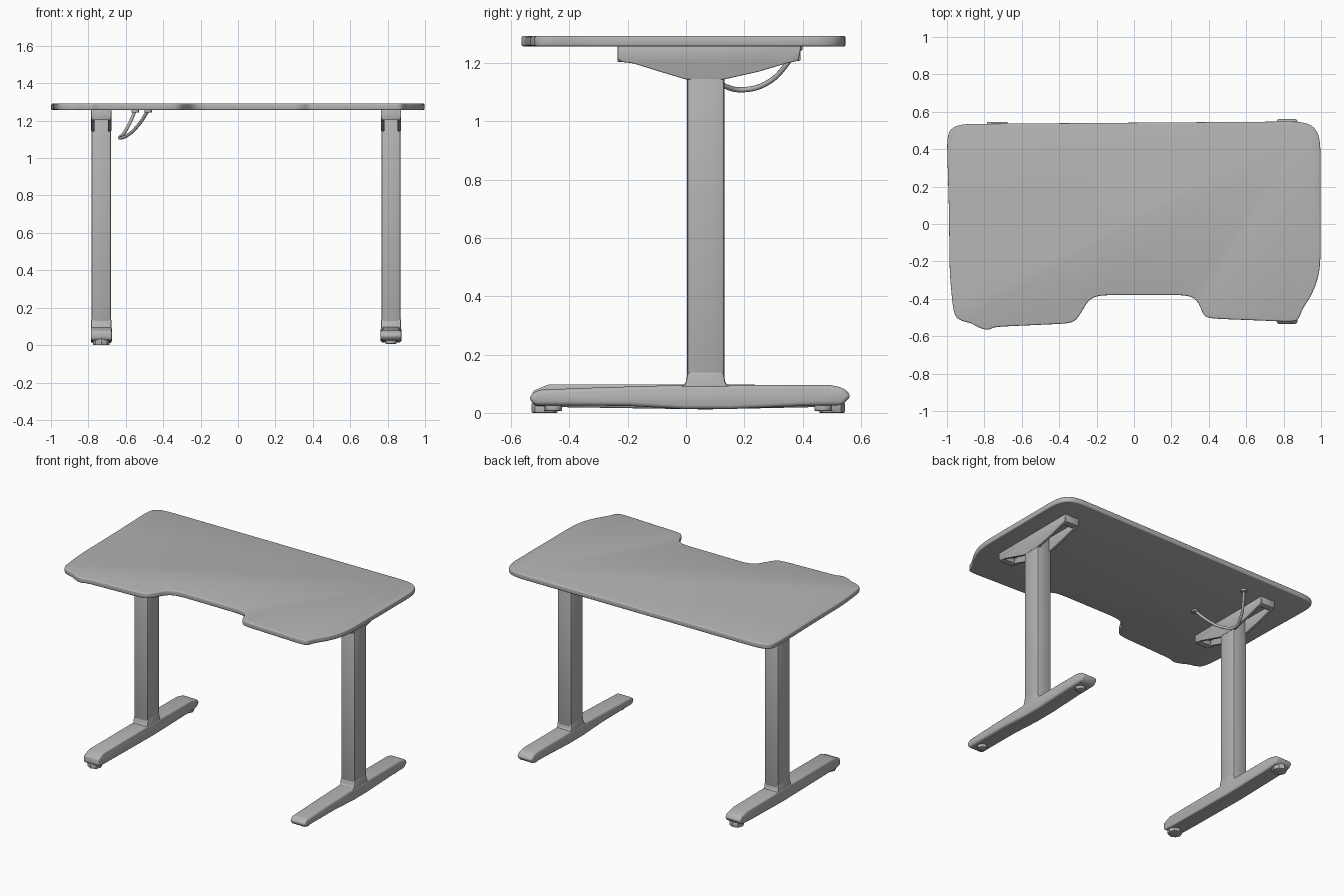
import bpy, bmesh, math
from mathutils import Vector

if "Cube" in bpy.data.objects:
    bpy.data.objects.remove(bpy.data.objects["Cube"])

grey = bpy.data.materials.new("matte grey")
grey.diffuse_color = (0.46, 0.46, 0.46, 1)
grey.use_nodes = True
grey.node_tree.nodes["Principled BSDF"].inputs["Base Color"].default_value = grey.diffuse_color


def finish(bm, name, bevel=0.0, segments=2, keep_vertical=False):
    """Bevel the sharp edges and turn the bmesh into a smooth-shaded object."""
    bmesh.ops.recalc_face_normals(bm, faces=bm.faces[:])
    if bevel:
        sharp = []
        for e in bm.edges:
            d = e.verts[0].co - e.verts[1].co
            vertical = abs(d.z) > 0.9 * d.length
            if e.calc_face_angle(0) > math.radians(28) and not (keep_vertical and vertical):
                sharp.append(e)
        bmesh.ops.bevel(bm, geom=sharp, offset=bevel, segments=segments,
                        profile=0.5, affect='EDGES', clamp_overlap=True)
    mesh = bpy.data.meshes.new(name)
    bm.to_mesh(mesh)
    bm.free()
    mesh.materials.append(grey)
    obj = bpy.data.objects.new(name, mesh)
    bpy.context.collection.objects.link(obj)
    bpy.ops.object.select_all(action='DESELECT')
    obj.select_set(True)
    bpy.context.view_layer.objects.active = obj
    bpy.ops.object.shade_smooth_by_angle(angle=math.radians(32))
    return obj


def prism(name, points, depth, bevel, segments=2, keep_vertical=False):
    """Extrude a closed loop of 3D points along a depth vector."""
    bm = bmesh.new()
    face = bm.faces.new([bm.verts.new(p) for p in points])
    out = bmesh.ops.extrude_face_region(bm, geom=[face])
    moved = [v for v in out["geom"] if isinstance(v, bmesh.types.BMVert)]
    bmesh.ops.translate(bm, verts=moved, vec=depth)
    if not any(f.normal.length and f is face for f in bm.faces):
        bm.faces.new([v for v in bm.verts if v not in moved])
    return finish(bm, name, bevel, segments, keep_vertical)


def side_prism(name, profile, x0, x1, bevel, segments=2):
    return prism(name, [(x0, y, z) for y, z in profile], (x1 - x0, 0, 0), bevel, segments)


def box(name, lo, hi, bevel):
    profile = [(lo[1], lo[2]), (hi[1], lo[2]), (hi[1], hi[2]), (lo[1], hi[2])]
    return side_prism(name, profile, lo[0], hi[0], bevel)


def disc(name, centre, radius, height, sides=16, bevel=0.005):
    ring = [(centre[0] + radius * math.cos(2 * math.pi * i / sides),
             centre[1] + radius * math.sin(2 * math.pi * i / sides), centre[2])
            for i in range(sides)]
    return prism(name, ring, (0, 0, height), bevel, 2, True)


def soften(points):
    """Round an outline by cutting each corner a little."""
    result = []
    for i, p in enumerate(points):
        p = Vector(p)
        for q in (points[i - 1], points[(i + 1) % len(points)]):
            d = Vector(q) - p
            result.append(p + d.normalized() * min(0.25 * d.length, 0.03))
    return result


# Tabletop: rounded board with a cut-out along the front edge
outline = [
    (-0.90, 0.535), (-0.96, 0.522), (-0.99, 0.495), (-1.0, 0.44), (-0.99, 0.10),
    (-0.985, -0.27), (-0.967, -0.46), (-0.95, -0.502), (-0.91, -0.522), (-0.87, -0.53),
    (-0.83, -0.555), (-0.78, -0.568), (-0.745, -0.55), (-0.35, -0.532), (-0.31, -0.515),
    (-0.28, -0.47), (-0.245, -0.41), (-0.205, -0.387), (-0.15, -0.38), (0.27, -0.38),
    (0.32, -0.394), (0.35, -0.43), (0.37, -0.485), (0.40, -0.505), (0.85, -0.523),
    (0.88, -0.51), (0.90, -0.455), (0.95, -0.38), (0.985, -0.29), (0.997, -0.20),
    (0.997, 0.42), (0.985, 0.485), (0.95, 0.53), (0.88, 0.548)]
outline = soften(soften(outline))
prism("tabletop", [(p.x, p.y, 1.256) for p in outline], (0, 0, 0.036), 0.008, 3, True)

# Bracket profile (y, z): deep at the column, shallow at the ends
bracket = [(-0.235, 1.258), (-0.235, 1.215), (-0.22, 1.203), (-0.18, 1.198),
           (-0.10, 1.173), (0.0, 1.143), (0.13, 1.143), (0.25, 1.170),
           (0.34, 1.197), (0.385, 1.207), (0.395, 1.258)]

# Foot profiles (y, z): the left end is blunt, the right one has sloping tips
left_foot = [(-0.53, 0.04), (-0.525, 0.075), (-0.47, 0.098), (0.0, 0.098), (0.46, 0.095),
             (0.53, 0.08), (0.55, 0.055), (0.53, 0.028), (0.45, 0.02), (0.07, 0.012),
             (-0.45, 0.02), (-0.52, 0.025)]
right_foot = [(-0.54, 0.053), (-0.51, 0.079), (-0.30, 0.087), (0.0, 0.096), (0.49, 0.096),
              (0.54, 0.086), (0.567, 0.058), (0.535, 0.026), (0.40, 0.024), (0.15, 0.013),
              (0.0, 0.013), (-0.20, 0.024), (-0.52, 0.026)]

for side, cx, foot in (("left", -0.731, left_foot), ("right", 0.818, right_foot)):
    # Column with a flared base collar
    box(side + "_column", (cx - 0.052, 0.004, 0.07), (cx + 0.052, 0.132, 1.25), 0.012)
    collar = [(-0.03, 0.085), (-0.002, 0.10), (0.006, 0.14), (0.128, 0.14),
              (0.136, 0.10), (0.16, 0.085)]
    side_prism(side + "_column_collar", collar, cx - 0.054, cx + 0.054, 0.01)

    # Channel bracket: two flanges, closed ends and a thin web
    for tag, s in (("inner", -1), ("outer", 1)):
        side_prism(f"{side}_bracket_{tag}_flange", bracket,
                   cx + s * 0.036, cx + s * 0.054, 0.004)
    box(side + "_bracket_web", (cx - 0.04, -0.22, 1.235), (cx + 0.04, 0.38, 1.258), 0)
    box(side + "_bracket_front_end", (cx - 0.05, -0.235, 1.203), (cx + 0.05, -0.195, 1.258), 0.004)
    box(side + "_bracket_back_end", (cx - 0.05, 0.35, 1.207), (cx + 0.05, 0.393, 1.258), 0.004)

    # Foot beam
    side_prism(side + "_foot", foot, cx - 0.056, cx + 0.056, 0.014, 3)

# Glide pads: broad under the left foot, small under the right
for end, y in (("front", -0.485), ("back", 0.50)):
    disc(f"left_{end}_pad", (-0.731, y, 0.0), 0.045, 0.035, 8)
for end, y in (("front", -0.455), ("back", 0.47)):
    disc(f"right_{end}_pad", (0.818, y, 0.006), 0.03, 0.03)

# Hanging cable beneath the tabletop, with a mount at each end
path = [(-0.48, 0.0, 1.256), (-0.53, 0.06, 1.18), (-0.59, 0.13, 1.122),
        (-0.632, 0.20, 1.108), (-0.61, 0.28, 1.132), (-0.575, 0.345, 1.195),
        (-0.55, 0.38, 1.256)]
curve = bpy.data.curves.new("cable", 'CURVE')
curve.dimensions = '3D'
curve.bevel_depth = 0.009
curve.bevel_resolution = 2
curve.resolution_u = 6
curve.use_fill_caps = True
spline = curve.splines.new('BEZIER')
spline.bezier_points.add(len(path) - 1)
for point, co in zip(spline.bezier_points, path):
    point.co = co
    point.handle_left_type = point.handle_right_type = 'AUTO'
curve.materials.append(grey)
bpy.context.collection.objects.link(bpy.data.objects.new("cable", curve))
for end, p in (("front", path[0]), ("back", path[-1])):
    disc(f"cable_{end}_mount", (p[0], p[1], 1.243), 0.02, 0.015, 12, 0.003)
